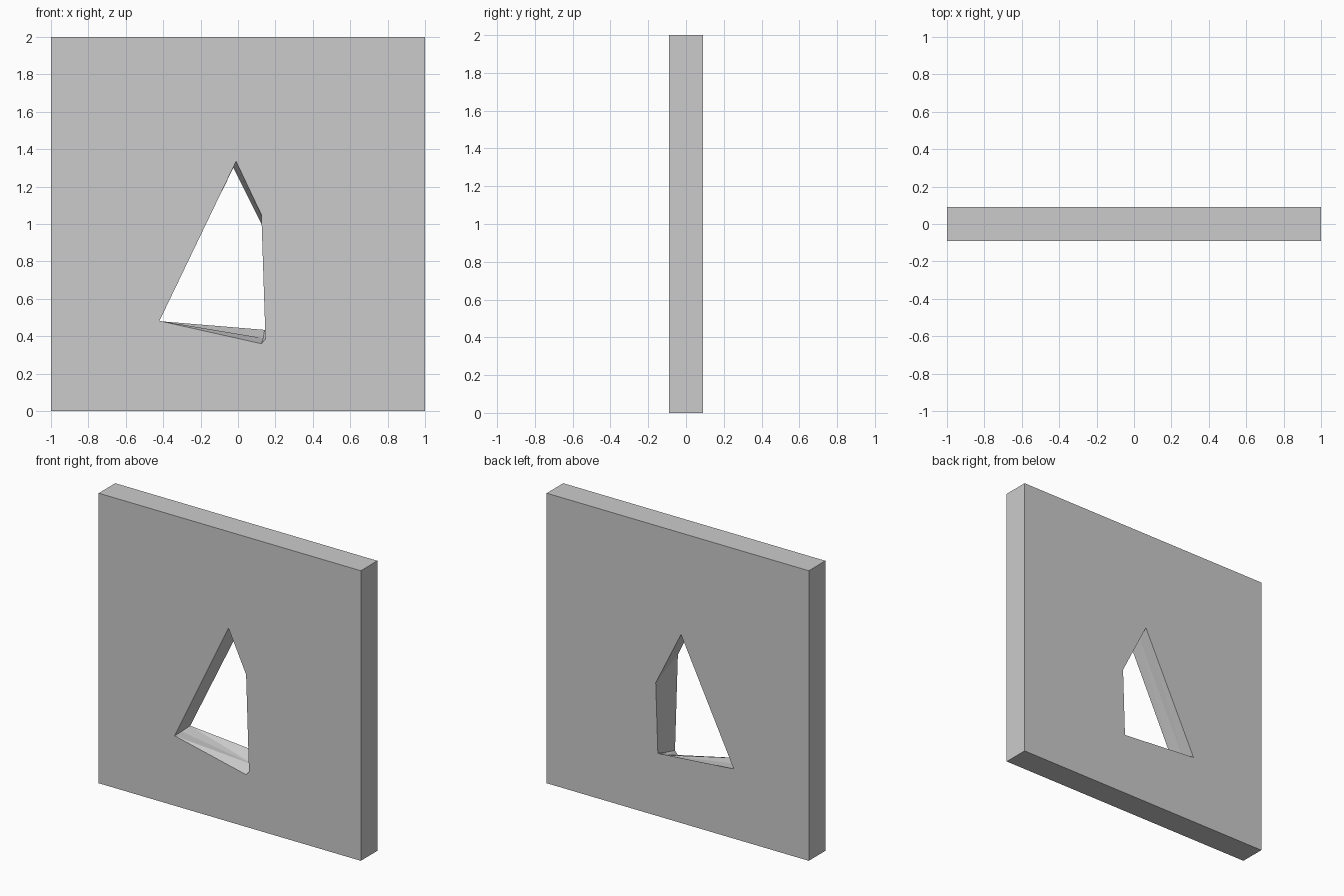
import bpy
import bmesh

cube = bpy.data.objects.get("Cube")
if cube:
    bpy.data.objects.remove(cube, do_unlink=True)

WIDTH, DEPTH, HEIGHT = 2.0, 0.18, 2.0


def add_object(name, bm):
    bmesh.ops.recalc_face_normals(bm, faces=bm.faces)
    mesh = bpy.data.meshes.new(name)
    bm.to_mesh(mesh)
    bm.free()
    obj = bpy.data.objects.new(name, mesh)
    bpy.context.collection.objects.link(obj)
    return obj


def loft(name, sections):
    """Closed solid through (y, outline) sections with matching point counts."""
    bm = bmesh.new()
    rings = [[bm.verts.new((x, y, z)) for x, z in outline] for y, outline in sections]
    for a, b in zip(rings, rings[1:]):
        for i in range(len(a)):
            j = (i + 1) % len(a)
            bm.faces.new((a[i], a[j], b[j], b[i]))
    bm.faces.new(rings[0])
    bm.faces.new(rings[-1])
    bmesh.ops.triangulate(bm, faces=bm.faces)
    return add_object(name, bm)


# Square wall slab
bm = bmesh.new()
bmesh.ops.create_cube(bm, size=1)
bmesh.ops.scale(bm, vec=(WIDTH, DEPTH, HEIGHT), verts=bm.verts)
bmesh.ops.translate(bm, vec=(0, 0, HEIGHT / 2), verts=bm.verts)
slab = add_object("wall_slab", bm)

# Ragged hole: apex, shoulder, lower right, chipped corner, lower left
front = [(-0.01, 1.335), (0.125, 1.05), (0.147, 0.385), (0.125, 0.36), (-0.42, 0.482)]
middle = [(-0.02, 1.32), (0.15, 0.98), (0.155, 0.405), (0.135, 0.39), (-0.43, 0.475)]
back = [(-0.025, 1.30), (0.168, 0.915), (0.152, 0.434), (0.142, 0.434), (-0.427, 0.481)]
half = DEPTH / 2
cutter = loft("hole_cutter", [(-DEPTH, front), (-half, front), (0, middle),
                              (half, back), (DEPTH, back)])
cutter.hide_render = True

# Cut the hole and bake the result
cut = slab.modifiers.new("hole", "BOOLEAN")
cut.operation = "DIFFERENCE"
cut.solver = "EXACT"
cut.object = cutter
bpy.context.view_layer.objects.active = slab
slab.select_set(True)
bpy.ops.object.modifier_apply(modifier=cut.name)
bpy.data.objects.remove(cutter, do_unlink=True)
